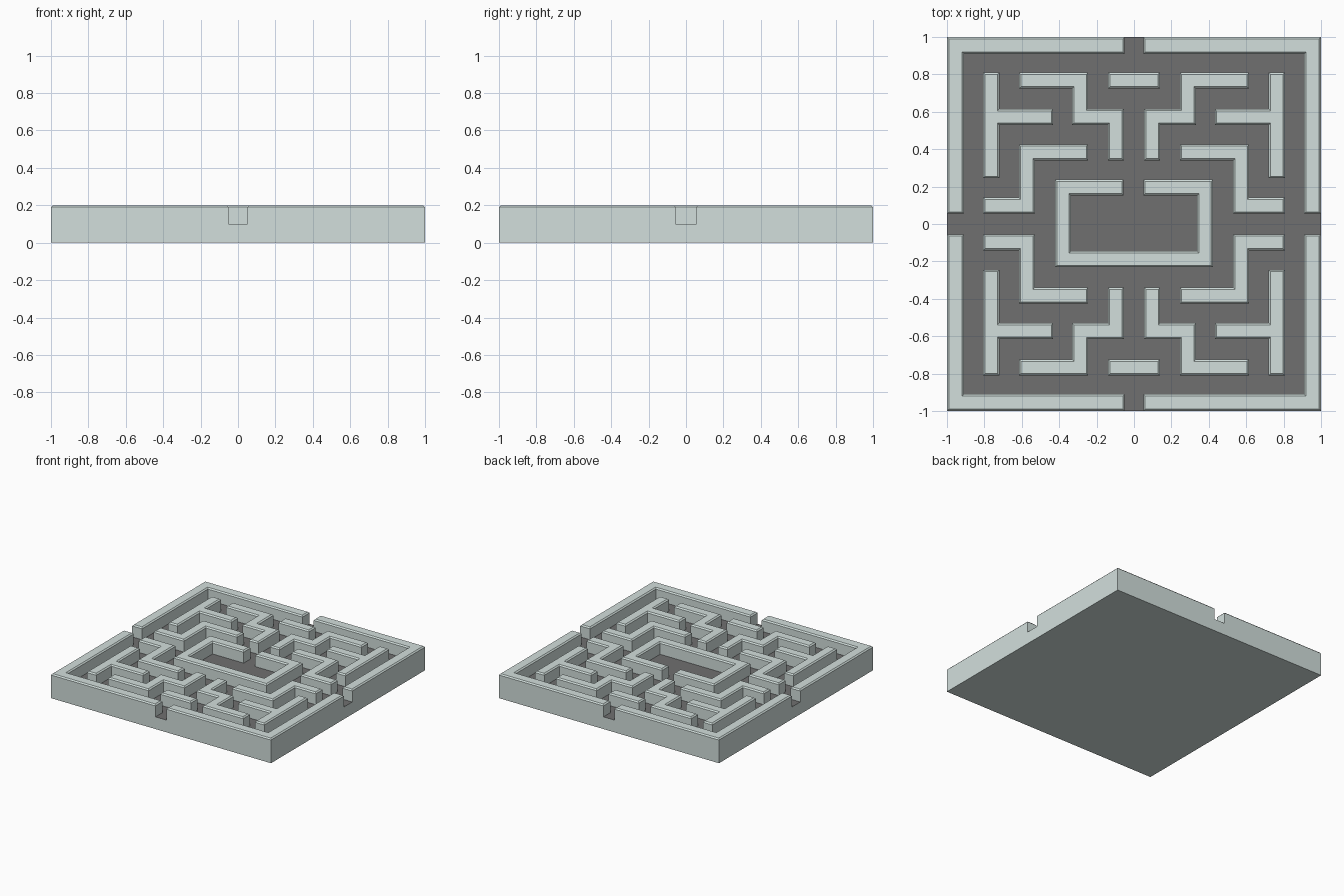
import bpy, bmesh
from mathutils import Vector

if "Cube" in bpy.data.objects:
    bpy.data.objects.remove(bpy.data.objects["Cube"])

FLOOR_Z, TOP_Z, CHAMFER = 0.1, 0.2, 0.01


def material(name, color):
    m = bpy.data.materials.new(name)
    m.diffuse_color = (*color, 1)
    m.use_nodes = True
    m.node_tree.nodes["Principled BSDF"].inputs["Base Color"].default_value = m.diffuse_color
    return m


pale = material("pale_stone", (0.65, 0.74, 0.72))
dark = material("dark_floor", (0.16, 0.16, 0.16))


def left(a, b):
    d = (b - a).normalized()
    return Vector((-d.y, d.x))


def strip(path, width):
    """Outline of a square-cornered wall along a centreline."""
    p = [Vector(q) for q in path]
    n = [left(a, b) for a, b in zip(p, p[1:])]
    offs = [n[0]] + [a + b for a, b in zip(n, n[1:])] + [n[-1]]
    h = width / 2
    return [q - o * h for q, o in zip(p, offs)] + [q + o * h for q, o in zip(p, offs)][::-1]


def wall(name, outline, sx=1, sy=1):
    """Upright wall with a chamfered top edge."""
    p = [Vector((q[0] * sx, q[1] * sy)) for q in outline]
    if sum(a.cross(b) for a, b in zip(p, p[1:] + p[:1])) < 0:
        p.reverse()
    k = len(p)
    inner = [p[i] + (left(p[i - 1], p[i]) + left(p[i], p[(i + 1) % k])) * CHAMFER
             for i in range(k)]
    bm = bmesh.new()
    rings = [[bm.verts.new((q.x, q.y, z)) for q in ring]
             for ring, z in ((p, FLOOR_Z), (p, TOP_Z - CHAMFER), (inner, TOP_Z))]
    for lo, hi in zip(rings, rings[1:]):
        for i in range(k):
            j = (i + 1) % k
            bm.faces.new((lo[i], lo[j], hi[j], hi[i]))
    bm.faces.new(rings[-1])
    finish(name, bm, [pale])


def finish(name, bm, mats):
    me = bpy.data.meshes.new(name)
    bm.to_mesh(me)
    bm.free()
    for m in mats:
        me.materials.append(m)
    bpy.context.collection.objects.link(bpy.data.objects.new(name, me))


# base slab with a dark walking floor
bm = bmesh.new()
bmesh.ops.create_cube(bm, size=1)
for v in bm.verts:
    v.co = (v.co.x * 2, v.co.y * 2, (v.co.z + 0.5) * FLOOR_Z)
bm.normal_update()
for f in bm.faces:
    f.material_index = 1 if f.normal.z > 0.5 else 0
finish("base_slab", bm, [pale, dark])

# wall shapes of one quadrant
W = 0.086
outer = strip([(0.05, 0.955), (0.955, 0.955), (0.955, 0.055)], 0.09)
tee = [(0.72, 0.245), (0.806, 0.245), (0.806, 0.81), (0.72, 0.81),
       (0.72, 0.615), (0.432, 0.615), (0.432, 0.53), (0.72, 0.53)]
zigzag = strip([(0.615, 0.767), (0.288, 0.767), (0.288, 0.573),
                (0.097, 0.573), (0.097, 0.34)], W)
step = strip([(0.245, 0.383), (0.573, 0.383), (0.573, 0.098), (0.806, 0.098)], W)

for sx in (1, -1):
    for sy in (1, -1):
        tag = ("back" if sy > 0 else "front") + ("_right" if sx > 0 else "_left")
        for name, shape in (("outer_wall", outer), ("tee_wall", tee),
                            ("zigzag_wall", zigzag), ("step_wall", step)):
            wall(f"{name}_{tag}", shape, sx, sy)

# short bars facing the front and back entrances
bar = strip([(-0.138, 0.767), (0.138, 0.767)], W)
for sy, tag in ((1, "back"), (-1, "front")):
    wall(f"entrance_bar_{tag}", bar, 1, sy)

# central room, open at the back
wall("centre_room", strip([(0.05, 0.195), (0.38, 0.195), (0.38, -0.188),
                           (-0.38, -0.188), (-0.38, 0.195), (-0.055, 0.195)], W))
